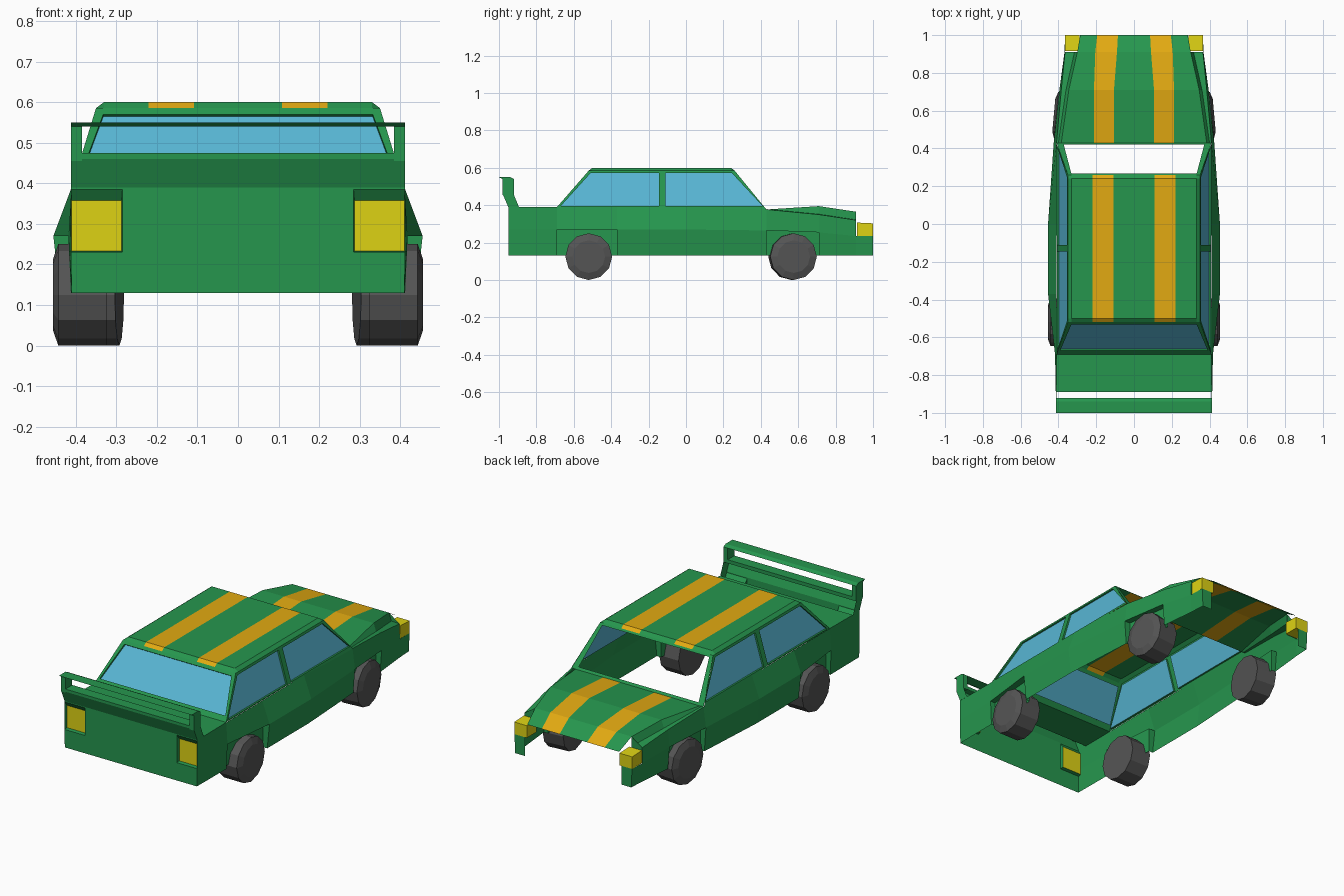
import bpy, bmesh, math
from mathutils import Vector as V

if "Cube" in bpy.data.objects:
    bpy.data.objects.remove(bpy.data.objects["Cube"])


def material(name, rgb):
    m = bpy.data.materials.new(name)
    m.diffuse_color = (*rgb, 1)
    m.use_nodes = True
    m.node_tree.nodes["Principled BSDF"].inputs["Base Color"].default_value = m.diffuse_color
    return m


MATS = [material("green_paint", (0.019, 0.305, 0.076)),
        material("orange_stripe", (0.76, 0.40, 0.006)),
        material("blue_glass", (0.098, 0.468, 0.658)),
        material("yellow_lamp", (0.73, 0.65, 0.007)),
        material("grey_rubber", (0.091, 0.091, 0.091))]
GREEN, ORANGE, BLUE, YELLOW, GREY = range(5)


class Part:
    """Collects faces of the +x half; finish() makes the mirrored object."""

    def __init__(self):
        self.bm = bmesh.new()

    def face(self, pts, mat=GREEN):
        f = self.bm.faces.new([self.bm.verts.new(p) for p in pts])
        f.material_index = mat

    def strip(self, a, b, mat=GREEN):
        for i in range(len(a) - 1):
            self.face([a[i], a[i + 1], b[i + 1], b[i]], mat)

    def ring(self, outer, inner, half=False):
        n = len(outer)
        for i in range(n - 1 if half else n):
            j = (i + 1) % n
            self.face([outer[i], outer[j], inner[j], inner[i]])

    def pane(self, outer, inner, depth, mat, half=False):
        # frame, small recess wall, then the inset pane
        deep = [V(p) + V(depth) for p in inner]
        self.ring(outer, inner, half)
        if V(depth).length > 0:
            self.ring(inner, deep, half)
        self.face(deep, mat)

    def prism(self, profile, x0, x1, mat=GREEN):
        # (y, z) profile extruded along x
        a = [(x0, y, z) for y, z in profile]
        b = [(x1, y, z) for y, z in profile]
        self.strip(a + a[:1], b + b[:1], mat)
        if x0 > 0:
            self.face(a, mat)
        self.face(b, mat)

    def finish(self, name, closed=False):
        bm = self.bm
        bmesh.ops.remove_doubles(bm, verts=bm.verts, dist=0.0005)
        bm.normal_update()
        if closed:
            bmesh.ops.recalc_face_normals(bm, faces=bm.faces)
        else:
            for f in bm.faces:
                c = f.calc_center_median()
                if f.normal.dot(c - V((0, c.y * 0.8, 0.2))) < 0:
                    f.normal_flip()
        me = bpy.data.meshes.new(name)
        bm.to_mesh(me)
        bm.free()
        for m in MATS:
            me.materials.append(m)
        ob = bpy.data.objects.new(name, me)
        bpy.context.collection.objects.link(ob)
        mod = ob.modifiers.new("mirror", 'MIRROR')
        mod.use_mirror_merge = True
        return ob


# Body sides: y, x bottom, x middle, z middle, x belt, z belt
ST = [(-.95, .41, .413, .27, .412, .39), (-.69, .412, .418, .27, .41, .39),
      (-.37, .44, .455, .27, .41, .39), (0, .44, .455, .27, .41, .39),
      (.43, .415, .425, .265, .41, .377), (.71, .385, .395, .255, .385, .35),
      (.91, .365, .368, .235, .365, .32)]
p = Part()
bot = [(s[1], s[0], .13) for s in ST] + [(.36, 1.0, .13)]
mid = [(s[2], s[0], s[3]) for s in ST] + [(.365, 1.0, .235)]
belt = [(s[4], s[0], s[5]) for s in ST]
p.strip(mid[:-1], belt)
for i in range(len(bot) - 1):
    if i in (1, 4):      # recessed wheel arches
        b = [(q[0] - .025, q[1], q[2]) for q in bot[i:i + 2]]
        m = [(bot[i + k][0] - .025, mid[i + k][1], mid[i + k][2]) for k in (0, 1)]
        p.strip(b, m)
        p.strip(m, mid[i:i + 2])
        for k in (0, 1):
            p.face([b[k], m[k], mid[i + k], bot[i + k]])
    else:
        p.strip(bot[i:i + 2], mid[i:i + 2])
# front corners below and behind the headlights
p.face([(.30, 1, .13), (.36, 1, .13), (.365, 1, .235), (.30, 1, .235)])
p.face([(.30, .91, .365), (.365, .91, .32), (.368, .91, .235), (.30, .91, .235)])
p.finish("body_sides")

# Hood with stripes and fenders: y, z, half width, stripe inner, stripe outer
HOOD = [(.43, .377, .385, .106, .212), (.71, .395, .345, .106, .212),
        (.91, .365, .30, .09, .205), (1.0, .31, .285, .085, .195)]
p = Part()
cols = [[(x, h[0], h[1]) for h in HOOD]
        for x in (0,)]
cols += [[(h[k], h[0], h[1]) for h in HOOD] for k in (3, 4, 2)]
for k in range(3):
    p.strip(cols[k], cols[k + 1], ORANGE if k == 1 else GREEN)
crease = [(HOOD[i][2] + .015, HOOD[i][0], ST[i + 4][5] + .002) for i in range(3)]
p.strip(cols[3][:3], crease)
p.strip(crease, belt[4:7])
p.finish("hood")

# Headlights
p = Part()
p.prism([(.915, .235), (1.0, .235), (1.0, .303), (.915, .307)], .288, .366, YELLOW)
p.finish("headlights", True)

# Roof with stripes
p = Part()
xs = [0, .108, .22, .33, .35]
rows = [(-.52, .585), (-.50, .60), (.24, .60), (.26, .585)]
for k in range(4):
    a, b = [[(x, y, .585 if x == .35 else z) for y, z in rows] for x in xs[k:k + 2]]
    p.strip(a, b, ORANGE if k == 1 else GREEN)
p.finish("roof")


# Cabin sides with two windows each
def side(y, z):
    return (.41 - (z - .385) / .2 * .06, y, z)


p = Part()
SIDE_WINDOWS = [
    ([(-.69, .39), (-.128, .39), (-.128, .585), (-.52, .585)],
     [(-.67, .395), (-.145, .395), (-.145, .572), (-.51, .572)]),
    ([(-.128, .39), (.43, .377), (.26, .585), (-.128, .585)],
     [(-.11, .395), (.41, .395), (.245, .572), (-.11, .572)])]
for outer, inner in SIDE_WINDOWS:
    p.pane([side(*q) for q in outer], [side(*q) for q in inner], (-.01, 0, 0), BLUE)
# rear window
p.pane([(0, -.69, .39), (.41, -.69, .39), (.35, -.52, .585), (0, -.52, .585)],
       [(0, -.669, .414), (.39, -.669, .414), (.332, -.533, .57), (0, -.533, .57)],
       (0, .008, -.006), BLUE, True)
# open windscreen frame
p.ring([(0, .43, .377), (.41, .43, .377), (.35, .26, .585), (0, .26, .585)],
       [(0, .42, .389), (.372, .42, .389), (.332, .268, .575), (0, .268, .575)], True)
p.finish("cabin")

# Tail: deck, rear panel and recessed tail lights
p = Part()
p.face([(0, -.69, .39), (.41, -.69, .39), (.412, -.89, .39), (0, -.89, .39)])
p.face([(0, -.95, .13), (.285, -.95, .13), (.285, -.95, .39), (0, -.95, .39)])
p.face([(.285, -.95, .13), (.41, -.95, .13), (.412, -.95, .23), (.285, -.95, .23)])
p.pane([(.285, -.95, .23), (.412, -.95, .23), (.412, -.95, .385), (.285, -.95, .385)],
       [(.287, -.93, .233), (.41, -.93, .233), (.41, -.93, .358), (.287, -.93, .358)],
       (0, 0, 0), YELLOW)
p.face([(.285, -.95, .385), (.412, -.95, .385), (.412, -.95, .39), (.285, -.95, .39)])
p.finish("tail")

# Spoiler: wing, posts and lower panel
p = Part()
p.prism([(-1, .55), (-.94, .55), (-.92, .54), (-.98, .54)], 0, .412)
p.finish("spoiler_wing", True)
p = Part()
p.prism([(-.98, .455), (-.92, .455), (-.92, .54), (-.98, .54)], .385, .412)
p.finish("spoiler_posts", True)
p = Part()
prof = [(-.95, .39), (-.98, .46), (-.98, .475), (-.92, .475), (-.92, .455)]
p.strip([(0, *q) for q in prof], [(.412, *q) for q in prof])
p.face([(.412, *q) for q in prof + [(-.893, .39)]])
p.finish("spoiler_base")


# Wheels: twelve-sided, front pair slightly toed in
def wheels(name, y, x, toe):
    p = Part()
    n, r = 12, .125
    rings = []
    for dx, rad in ((-.065, r), (.055, r), (.068, r * .7)):
        ring = []
        for i in range(n):
            a = 2 * math.pi * i / n
            u, w = rad * math.cos(a), rad * math.sin(a)
            ring.append((x + dx * math.cos(toe) - u * math.sin(toe),
                         y + u * math.cos(toe) + dx * math.sin(toe), .125 + w))
        rings.append(ring)
    for a, b in zip(rings, rings[1:]):
        p.strip(a + a[:1], b + b[:1], GREY)
    p.face(rings[0], GREY)
    p.face(rings[-1], GREY)
    p.finish(name, True)


wheels("rear_wheels", -.52, .388, 0)
wheels("front_wheels", .57, .357, .09)
